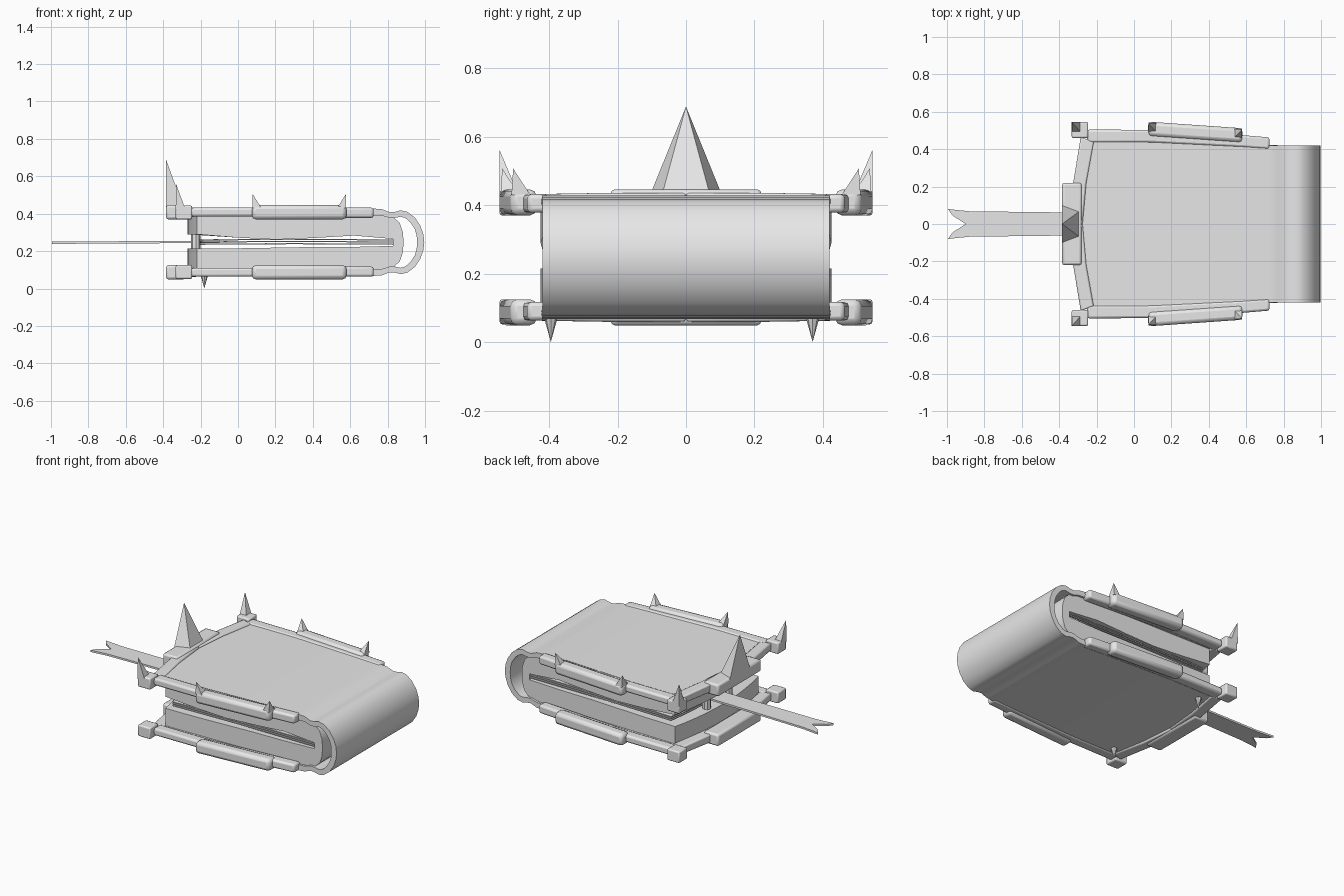
import bpy, bmesh, math
from mathutils import Vector

if "Cube" in bpy.data.objects:
    bpy.data.objects.remove(bpy.data.objects["Cube"])

MID = 0.2475  # height of the closed book's middle plane
grey = bpy.data.materials.new("plain grey")
grey.diffuse_color = (0.8, 0.8, 0.8, 1)
grey.use_nodes = True
grey.node_tree.nodes["Principled BSDF"].inputs["Base Color"].default_value = grey.diffuse_color


def finish(name, bm, angle=35, bevel=0):
    bmesh.ops.recalc_face_normals(bm, faces=bm.faces)
    me = bpy.data.meshes.new(name)
    bm.to_mesh(me)
    bm.free()
    ob = bpy.data.objects.new(name, me)
    bpy.context.collection.objects.link(ob)
    me.materials.append(grey)
    if bevel:
        m = ob.modifiers.new("soft edges", 'BEVEL')
        m.width, m.segments = bevel, 2
    bpy.ops.object.select_all(action='DESELECT')
    ob.select_set(True)
    bpy.context.view_layer.objects.active = ob
    bpy.ops.object.shade_smooth_by_angle(angle=math.radians(angle))
    return ob


def loft(name, rings, **kw):
    """Skin a list of equal-length closed rings and cap both ends."""
    bm = bmesh.new()
    vs = [[bm.verts.new(p) for p in r] for r in rings]
    n = len(vs[0])
    for a, b in zip(vs, vs[1:]):
        for i in range(n):
            bm.faces.new((a[i], a[(i + 1) % n], b[(i + 1) % n], b[i]))
    bm.faces.new(vs[0])
    bm.faces.new(vs[-1])
    return finish(name, bm, **kw)


def across(name, profile, half, flare, bow, cols=12):
    """Extrude an x-z profile along y; the open edge bows outwards."""
    rings = []
    for j in range(cols + 1):
        t = 2 * j / cols - 1
        rings.append([(x + (bow * t * t if x < -0.1 else 0),
                       t * (half + flare * max(0, min(1, 0.75 - x))), z)
                      for x, z in profile])
    return loft(name, rings)


def rail(name, stations, flip, bevel=0.012):
    """Bar through stations (inner point, outer point, low z, high z)."""
    rings = []
    for (ix, iy), (ox, oy), lo, hi in stations:
        if flip:
            lo, hi = 2 * MID - lo, 2 * MID - hi
        rings.append([(ix, iy, lo), (ox, oy, lo), (ox, oy, hi), (ix, iy, hi)])
    return loft(name, rings, bevel=bevel)


def spike(name, base, tip):
    bm = bmesh.new()
    b = [bm.verts.new(p) for p in base]
    t = bm.verts.new(tip)
    bm.faces.new(b)
    for i in range(len(b)):
        bm.faces.new((b[i], b[(i + 1) % len(b)], t))
    return finish(name, bm, angle=20)


def mirrored(half):
    return half + [(x, 2 * MID - z) for x, z in reversed(half) if abs(z - MID) > 1e-4]


# Cover: one wrap-around sheet with hinge grooves and a rounded spine
outer = [(-0.275, 0.425), (0.2, 0.427), (0.72, 0.428), (0.77, 0.424), (0.81, 0.408),
         (0.84, 0.41), (0.87, 0.418), (0.905, 0.41), (0.945, 0.38), (0.975, 0.335),
         (0.991, 0.29), (0.996, MID)]
inner = [(-0.275, 0.392), (0.2, 0.392), (0.72, 0.392), (0.77, 0.39), (0.81, 0.378),
         (0.84, 0.378), (0.87, 0.384), (0.895, 0.377), (0.923, 0.352), (0.945, 0.318),
         (0.955, 0.285), (0.958, MID)]
across("cover", mirrored(outer) + mirrored(inner)[::-1], 0.42, 0.025, 0.055)

# Page block: two thick halves joined by a rounded back
po = [(-0.27, 0.396), (0.3, 0.396), (0.78, 0.396), (0.83, 0.382), (0.865, 0.35),
      (0.882, 0.30), (0.885, MID)]
lower = [(-0.27, 0.215), (0.0, 0.215), (0.4, 0.222), (0.6, 0.222), (0.83, 0.228)]
upper = [(0.83, 0.265), (0.62, 0.283), (0.4, 0.27), (0.2, 0.262), (0.0, 0.272), (-0.27, 0.29)]
across("page_block", mirrored(po) + lower + upper, 0.405, 0.02, 0.05)

# Loose sheets in the gap
for k, z in enumerate((0.234, 0.246, 0.257)):
    across(f"loose_sheet_{k}", [(-0.21, z), (0.3, z + 0.003), (0.835, z),
           (0.835, z + 0.006), (0.3, z + 0.009), (-0.21, z + 0.006)], 0.395, 0.015, 0.03)

# Ribbon bookmark with a forked tail
rib = [(-0.1, -0.06), (-0.38, -0.062), (-0.88, -0.068), (-0.995, -0.08), (-0.97, -0.045),
       (-0.9, 0), (-0.97, 0.045), (-0.995, 0.08), (-0.88, 0.068), (-0.38, 0.062), (-0.1, 0.06)]


def ribbon_z(x):
    return 0.25 - 0.006 * (-x - 0.1)


loft("ribbon_bookmark", [[(x, y, ribbon_z(x) + d) for x, y in rib] for d in (-0.006, 0.006)])

# Small posts beside the ribbon
for s in (-1, 1):
    loft(f"clasp_post_{s}", [[(-0.225 + 0.025 * math.cos(a * math.pi / 4),
         s * 0.11 + 0.025 * math.sin(a * math.pi / 4), z) for a in range(8)]
         for z in (0.21, 0.29)])

# Metal frame on both covers
for flip in (False, True):
    tag = "bottom" if flip else "top"
    for s in (-1, 1):
        rail(f"{tag}_side_rail_{s}", [
            ((-0.25, s * 0.435), (-0.25, s * 0.505), 0.385, 0.432),
            ((0.08, s * 0.435), (0.08, s * 0.503), 0.385, 0.432),
            ((0.58, s * 0.41), (0.58, s * 0.475), 0.378, 0.432),
            ((0.725, s * 0.40), (0.725, s * 0.463), 0.378, 0.432)], flip)
        rail(f"{tag}_side_grip_{s}", [
            ((0.075, s * 0.47), (0.075, s * 0.547), 0.37, 0.446),
            ((0.58, s * 0.435), (0.58, s * 0.512), 0.37, 0.446)], flip, 0.02)
        rail(f"{tag}_front_rail_{s}", [
            ((-0.215, s * 0.44), (-0.285, s * 0.465), 0.385, 0.432),
            ((-0.255, s * 0.22), (-0.325, s * 0.22), 0.382, 0.436),
            ((-0.275, 0), (-0.34, 0), 0.382, 0.436)], flip, 0.008)
        rail(f"{tag}_corner_block_{s}", [
            ((-0.333, s * 0.46), (-0.333, s * 0.545), 0.37, 0.443),
            ((-0.245, s * 0.46), (-0.245, s * 0.545), 0.37, 0.443)], flip, 0.008)
    rail(f"{tag}_front_plate", [((-0.28, y), (-0.384, y), 0.37, 0.446)
                                for y in (-0.22, 0.22)], flip, 0.012)

# Upright spikes on the top frame
spike("front_spike", [(-0.384, -0.105, 0.43), (-0.29, -0.07, 0.43), (-0.29, 0.07, 0.43),
                      (-0.384, 0.105, 0.43)], (-0.384, 0, 0.688))
for s in (-1, 1):
    spike(f"corner_spike_{s}", [(-0.333, s * 0.545, 0.42), (-0.28, s * 0.545, 0.42),
          (-0.28, s * 0.485, 0.42), (-0.333, s * 0.485, 0.42)], (-0.332, s * 0.545, 0.562))
    for part, x0, x1, y in (("near", 0.077, 0.125, 0.542), ("far", 0.578, 0.53, 0.51)):
        spike(f"grip_spike_{part}_{s}", [(x0, s * y, 0.43), (x1, s * y, 0.43),
              (x1, s * (y - 0.055), 0.43), (x0, s * (y - 0.055), 0.43)],
              (x0, s * (y - 0.005), 0.507))

# Small feet under the bottom cover
for k, y in enumerate((-0.395, 0.37)):
    spike(f"foot_spike_{k}", [(-0.18 + 0.02 * math.cos(a * math.pi / 4),
          y + 0.02 * math.sin(a * math.pi / 4), 0.072) for a in range(8)], (-0.18, y, 0.0))
